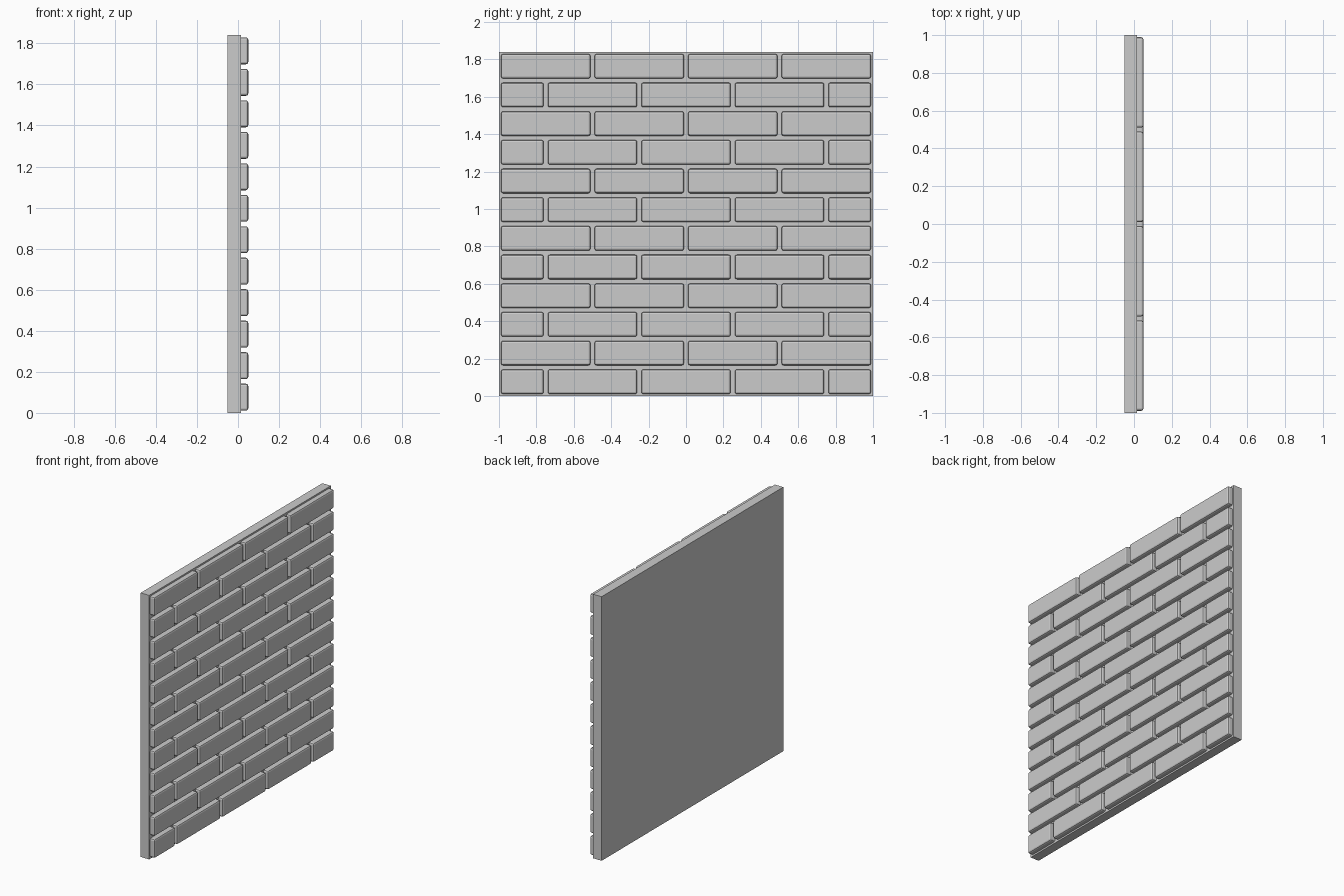
import bpy, bmesh
from mathutils import Matrix, Vector

if "Cube" in bpy.data.objects:
    bpy.data.objects.remove(bpy.data.objects["Cube"])

H, ROWS, GAP = 1.84, 12, 0.022
PITCH = H / ROWS
X_BACK, X_FACE, X_BRICK = -0.05, 0.015, 0.05


def add_box(bm, lo, hi):
    lo, hi = Vector(lo), Vector(hi)
    m = Matrix.Translation((lo + hi) / 2) @ Matrix.Diagonal((*(hi - lo), 1))
    return bmesh.ops.create_cube(bm, size=1, matrix=m)["verts"]


def finish(bm, name):
    mesh = bpy.data.meshes.new(name)
    bm.to_mesh(mesh)
    bm.free()
    ob = bpy.data.objects.new(name, mesh)
    bpy.context.collection.objects.link(ob)
    return ob


# Mortar slab behind the bricks
bm = bmesh.new()
add_box(bm, (X_BACK, -1, 0), (X_FACE, 1, H))
finish(bm, "mortar_slab")

# Brick courses in running bond, half bricks at the ends of alternate rows
bm = bmesh.new()
for row in range(ROWS):
    joints = [-1, -0.5, 0, 0.5, 1] if row % 2 else [-1, -0.75, -0.25, 0.25, 0.75, 1]
    z0 = row * PITCH + GAP / 2
    z1 = (row + 1) * PITCH - GAP / 2
    for a, b in zip(joints, joints[1:]):
        add_box(bm, (X_FACE, a + GAP / 2, z0), (X_BRICK, b - GAP / 2, z1))

# Worn edges: round everything except the edges touching the mortar
edges = [e for e in bm.edges if max(v.co.x for v in e.verts) > X_FACE + 0.01]
bmesh.ops.bevel(bm, geom=edges, offset=0.011, segments=2, profile=0.5,
                affect='EDGES')
finish(bm, "brick_courses")
